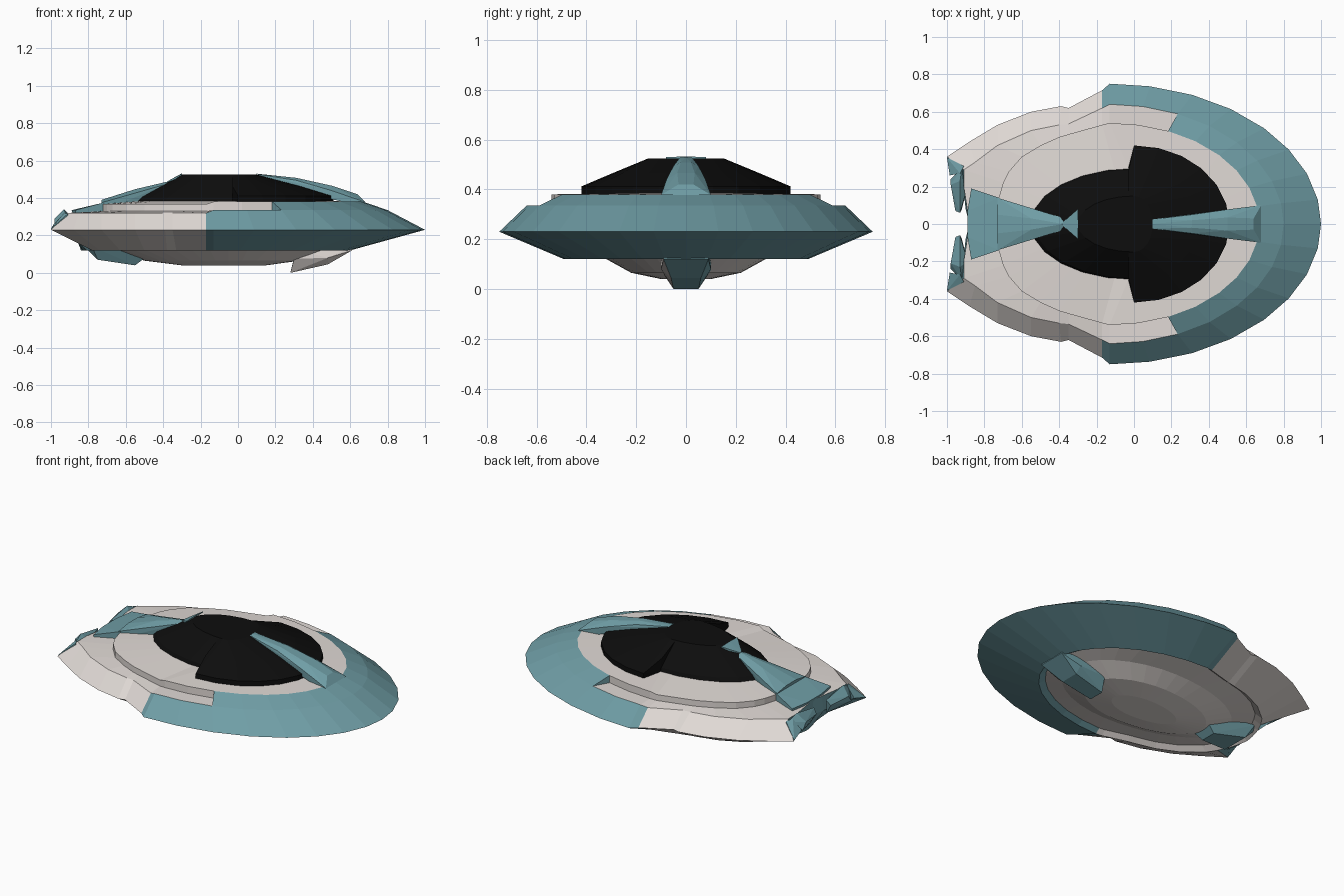
import bpy, bmesh, math
from mathutils import Vector

if "Cube" in bpy.data.objects:
    bpy.data.objects.remove(bpy.data.objects["Cube"])


def material(name, rgb):
    m = bpy.data.materials.new(name)
    m.diffuse_color = (*rgb, 1)
    m.use_nodes = True
    m.node_tree.nodes["Principled BSDF"].inputs["Base Color"].default_value = m.diffuse_color
    return m


TEAL = material("teal_paint", (0.16, 0.34, 0.38))
GREY = material("pale_grey_hull", (0.75, 0.70, 0.67))
BLACK = material("black_glass", (0.004, 0.004, 0.004))


def finish(bm, name, mats):
    bmesh.ops.recalc_face_normals(bm, faces=bm.faces)
    me = bpy.data.meshes.new(name)
    bm.to_mesh(me)
    bm.free()
    for m in mats:
        me.materials.append(m)
    ob = bpy.data.objects.new(name, me)
    bpy.context.collection.objects.link(ob)
    return ob


def arc(cx, a, b, z, angles):
    return [(cx + a * math.cos(math.radians(t)), b * math.sin(math.radians(t)), z) for t in angles]


def solid(name, pts, mats, rule=None, both=True):
    """Convex solid; both=True adds the mirrored points to the same solid."""
    bm = bmesh.new()
    allp = list(pts) + ([(x, -y, z) for x, y, z in pts if y] if both else [])
    for p in allp:
        bm.verts.new(p)
    r = bmesh.ops.convex_hull(bm, input=bm.verts)
    junk = {g for g in r["geom_interior"] + r["geom_unused"] if isinstance(g, bmesh.types.BMVert)}
    bmesh.ops.delete(bm, geom=list(junk), context="VERTS")
    bmesh.ops.dissolve_limit(bm, angle_limit=0.02, verts=bm.verts, edges=bm.edges)
    bm.normal_update()
    if rule:
        for f in bm.faces:
            f.material_index = rule(f)
    return finish(bm, name, mats)


# --- Saucer hull: rings over shared stations, front nose round to the tail ---
F = [0, 10, 21, 32, 43, 55, 67, 67, 79, 90]      # front angles, 67 doubled for the step
STEP = 6
NF = len(F)
R = [90 + 90 * (i + 1) / 10 for i in range(10)]  # rear angles for round rings


def round_ring(cx, af, ar, b, z):
    return arc(cx, af, b, z, F) + arc(cx, ar, b, z, R)


def z_ring(front, rear, z):
    return front + [(x, y, z) for x, y in rear]


lip_rear = [(-.17, .485), (-.33, .44), (-.38, .43), (-.5, .40), (-.63, .34),
            (-.74, .25), (-.78, .19), (-.81, .13), (-.83, .06), (-.84, 0)]
rim_rear = [(-.17, .715), (-.35, .62), (-.39, .63), (-.55, .60), (-.73, .53),
            (-.88, .44), (-1, .36), (-.92, .25), (-.90, .08), (-.88, 0)]
ledge_rear = [(-.17, .62), (-.35, .535), (-.40, .53), (-.55, .50), (-.73, .42),
              (-.85, .33), (-.91, .29), (-.91, .20), (-.89, .07), (-.88, 0)]
deck_rear = [(-.17, .53), (-.35, .48), (-.40, .465), (-.50, .42), (-.60, .36),
             (-.67, .28), (-.70, .22), (-.72, .15), (-.73, .07), (-.73, 0)]

deck_front = arc(-.13, .80, .54, .38, F)
deck = z_ring(deck_front, deck_rear, .367)
ledge_in = z_ring([(x, y, .38 if i <= STEP else .335) for i, (x, y, _) in enumerate(deck_front)],
                  deck_rear, .33)
lip = z_ring(arc(-.13, .73, .49, .12, F), lip_rear, .12)
rings = [
    round_ring(-.05, .20, .25, .10, .04),
    round_ring(-.05, .38, .45, .22, .065),
    round_ring(-.05, .52, .62, .32, .12),
    [(-.1 + (x + .1) * .94, y * .94, .145) for x, y, z in lip],
    lip,
    z_ring(arc(-.13, 1.13, .75, .23, F), rim_rear, .23),
    z_ring(arc(-.13, .93, .64, .335, F), ledge_rear, .32),
    ledge_in,
    deck,
    round_ring(-.02, .45, .50, .27, .385),
]


def hull_colour(row, i):
    """0 teal, 1 grey."""
    if row == 3:
        return 0 if i < NF - 1 else 1
    if row in (4, 5):
        return 0 if i < NF or i >= NF + 6 else 1
    if row == 6:
        return 0 if i <= STEP else 1
    return 1


bm = bmesh.new()
for s in (1, -1):
    grid = [[bm.verts.new((x, s * y if abs(y) > 1e-6 else 0, z)) for x, y, z in r] for r in rings]
    for row in range(len(grid) - 1):
        for i in range(len(grid[0]) - 1):
            f = bm.faces.new((grid[row][i], grid[row][i + 1], grid[row + 1][i + 1], grid[row + 1][i]))
            f.material_index = hull_colour(row, i)
    for end in (grid[0], grid[-1]):
        bm.faces.new(end).material_index = 1
bmesh.ops.remove_doubles(bm, verts=bm.verts, dist=1e-4)
finish(bm, "saucer_hull", [TEAL, GREY])

# --- Black canopy: wide front half and narrow rear half ---
Q = [0, 15, 30, 45, 60, 75, 90]
solid("canopy_front",
      arc(0, .51, .42, .38, Q) + arc(0, .51, .42, .412, Q) + arc(0, .34, .30, .463, Q)
      + arc(0, .10, .15, .525, Q) + [(-.03, .30, .38), (-.03, .28, .463), (-.03, .14, .525)], [BLACK])
B = [90 + q for q in Q]
solid("canopy_rear",
      arc(0, .56, .30, .375, B) + arc(0, .53, .29, .405, B) + arc(0, .30, .15, .525, B), [BLACK])

# --- Teal spines over the canopy ---
solid("front_spine", [(.10, .025, .527), (.10, 0, .53), (.31, .05, .495), (.31, .02, .508),
                      (.50, .035, .466), (.50, .078, .44), (.68, .10, .378), (.64, .03, .42),
                      (.31, .05, .44), (.60, .09, .37)], [TEAL])
solid("rear_spine", [(-.37, .03, .478), (-.38, 0, .487), (-.55, .03, .447), (-.55, .085, .42),
                     (-.73, .05, .39), (-.73, .14, .375), (-.73, .14, .33), (-.40, .03, .40)], [TEAL])
solid("spine_arrow", [(-.30, .08, .523), (-.30, .08, .530), (-.30, 0, .532),
                      (-.38, .01, .488), (-.38, .01, .47)], [TEAL])
solid("tail_plate", [(-.72, .14, .375), (-.72, .14, .31), (-.87, .19, .335), (-.87, .19, .28),
                     (-.89, .07, .335), (-.87, 0, .34), (-.87, 0, .28)], [TEAL])

# --- Tail pods on both sides ---
for s, side in ((1, "left"), (-1, "right")):
    def flip(pts):
        return [(x, s * y, z) for x, y, z in pts]
    solid("tail_pod_" + side, flip([(-.92, .30, .31), (-.93, .23, .34), (-.98, .21, .29), (-.98, .24, .25),
                                    (-.93, .06, .31), (-.955, .07, .28), (-.92, .08, .22),
                                    (-.89, .20, .30), (-.90, .27, .20)]), [TEAL], both=False)
    solid("tail_blade_" + side, flip([(-1, .355, .235), (-.91, .31, .315), (-.89, .30, .20),
                                      (-.985, .26, .26), (-.93, .27, .32)]), [TEAL], both=False)

# --- Keels under the hull ---
solid("front_keel", [(.28, .05, 0), (.30, .10, .075), (.31, .10, .125), (.48, .06, .045), (.48, .10, .08),
                     (.61, .09, .12), (.61, .09, .14)], [TEAL, GREY],
      rule=lambda f: 1 if f.normal.y < -0.4 else 0)
solid("rear_keel", [(-.82, .09, .14), (-.75, .09, .07), (-.55, .05, .04), (-.49, .07, .085),
                    (-.50, .10, .13), (-.78, .14, .14)], [TEAL])
